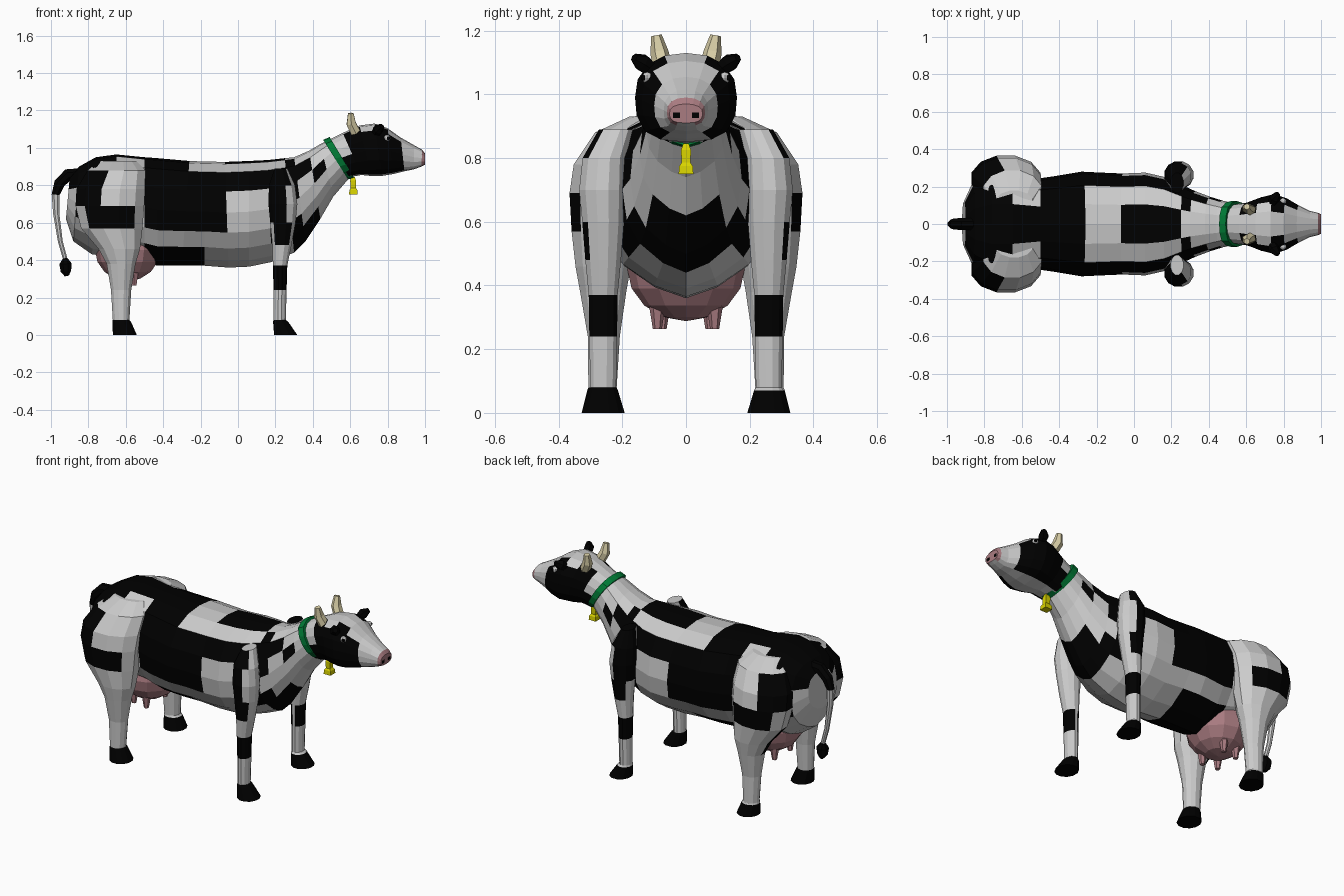
import bpy, bmesh, math
from mathutils import Vector

if "Cube" in bpy.data.objects:
    bpy.data.objects.remove(bpy.data.objects["Cube"])


def material(name, rgb):
    m = bpy.data.materials.new(name)
    m.diffuse_color = (*rgb, 1)
    m.use_nodes = True
    m.node_tree.nodes["Principled BSDF"].inputs["Base Color"].default_value = m.diffuse_color
    return m


WHITE = material("white_hide", (.79, .79, .79))
BLACK = material("black_hide", (0, 0, 0))
PINK = material("pink_skin", (.4, .2, .22))
CREAM = material("horn_cream", (.68, .61, .38))
GREEN = material("collar_green", (0, .19, .035))
YELLOW = material("bell_yellow", (.7, .66, 0))


def loft(name, rings, mats, pick=None):
    """Skin closed rings of points, cap both ends, colour faces by centre."""
    bm = bmesh.new()
    loops = [[bm.verts.new(p) for p in r] for r in rings]
    n = len(loops[0])
    for a, b in zip(loops, loops[1:]):
        for i in range(n):
            j = (i + 1) % n
            bm.faces.new((a[i], a[j], b[j], b[i]))
    bm.faces.new(loops[0])
    bm.faces.new(loops[-1])
    bmesh.ops.recalc_face_normals(bm, faces=bm.faces)
    if pick:
        for f in bm.faces:
            f.material_index = pick(f.calc_center_median())
    me = bpy.data.meshes.new(name)
    bm.to_mesh(me)
    bm.free()
    for m in mats:
        me.materials.append(m)
    ob = bpy.data.objects.new(name, me)
    bpy.context.collection.objects.link(ob)
    return ob


def tube(name, path, mats, n=6, pick=None):
    """Round tube along (x, y, z, radius) points."""
    pts = [Vector(p[:3]) for p in path]
    rings = []
    for i, p in enumerate(pts):
        t = (pts[min(i + 1, len(pts) - 1)] - pts[max(i - 1, 0)]).normalized()
        a = t.cross(Vector((0, 1, 0))).normalized()
        b = t.cross(a)
        rings.append([p + path[i][3] * (a * math.cos(w) + b * math.sin(w))
                      for w in [math.tau * (k + .5) / n for k in range(n)]])
    return loft(name, rings, mats, pick)


def in_boxes(c, boxes):
    return any(a < c.x < b and d < c.z < e and f <= abs(c.y) < g
               for a, b, d, e, f, g in boxes)


# Half cross-sections: width fraction, drop fraction from top to bottom
BODY_HALF = [(0, 0), (.38, .02), (.74, .1), (.95, .28), (1, .48),
             (.93, .67), (.72, .82), (.36, .94), (0, 1)]
HEAD_HALF = [(0, 0), (.42, .03), (.75, .13), (.95, .3), (1, .5),
             (.97, .7), (.8, .88), (.5, .97), (0, 1)]


def section(half, xt, zt, xb, zb, w):
    ring = half + [(-u, v) for u, v in half[-2:0:-1]]
    return [Vector((xt + (xb - xt) * v, w * u, zt + (zb - zt) * v)) for u, v in ring]


# Body and neck: top x, z, bottom x, z, half width
BODY = [(-.9, .84, -.92, .62, .12), (-.85, .9, -.88, .5, .22), (-.76, .95, -.78, .43, .28),
        (-.65, .965, -.66, .42, .28), (-.5, .95, -.5, .39, .245), (-.43, .945, -.43, .37, .255),
        (-.26, .93, -.3, .37, .28), (-.18, .927, -.18, .37, .275), (-.07, .925, -.05, .36, .27),
        (.06, .93, .06, .365, .275), (.16, .935, .18, .39, .25), (.25, .945, .3, .44, .2),
        (.3, .95, .36, .5, .175), (.38, .985, .44, .62, .145), (.44, 1.02, .51, .74, .125),
        (.48, 1.04, .6, .845, .11)]
BODY_SPOTS = [(-.86, -.7, .62, 1, 0, 1), (-.95, -.8, .8, 1, 0, 1), (-.72, -.5, .85, 1, 0, .11),
              (-.5, -.25, .57, 1, 0, 1), (-.26, -.07, .57, .89, 0, 1), (-.5, -.18, .3, .45, 0, 1),
              (-.07, .22, .915, 1, 0, .09), (-.07, .3, .76, .88, .17, 1),
              (.16, .3, .5, .8, 0, 1), (.25, .47, .38, .66, 0, 1), (.25, .44, .82, .94, .09, 1)]
loft("body_and_neck", [section(BODY_HALF, *s) for s in BODY], [WHITE, BLACK],
     lambda c: int(in_boxes(c, BODY_SPOTS)))

# Head with black cheeks and pink nose
HEAD = [(.475, 1.037, .595, .843, .105), (.56, 1.08, .66, .855, .115), (.65, 1.12, .71, .85, .143),
        (.73, 1.13, .77, .85, .16), (.8, 1.105, .83, .86, .138), (.87, 1.055, .89, .875, .1),
        (.94, 1.015, .94, .885, .07), (.985, .99, .98, .9, .06), (1, .97, 1, .91, .052)]


def head_colour(c):
    if c.x > .985 and c.z > .91:
        return 2
    return int(in_boxes(c, [(.58, .88, .84, 1.1, .07, 1)]))


loft("head", [section(HEAD_HALF, *s) for s in HEAD], [WHITE, BLACK, PINK], head_colour)

# Collar and bell
loft("collar", [section(BODY_HALF, .455, 1.043, .588, .832, .122),
                section(BODY_HALF, .49, 1.058, .622, .838, .122)], [GREEN])
tube("bell", [(.615, 0, .845, .012), (.615, 0, .825, .022), (.617, 0, .785, .02),
              (.617, 0, .775, .03), (.617, 0, .75, .033)], [YELLOW], 4)

# Legs: z, centre x, centre y, radius x, radius y
HIND = [(.93, -.64, .12, .1, .06), (.88, -.65, .175, .16, .115), (.78, -.68, .222, .19, .135),
        (.69, -.685, .243, .19, .127), (.57, -.675, .25, .17, .113), (.46, -.635, .26, .115, .09),
        (.38, -.625, .26, .08, .075), (.24, -.625, .258, .056, .052), (.08, -.625, .262, .046, .046),
        (.07, -.622, .262, .052, .05), (0, -.605, .26, .066, .07)]
FORE = [(.89, .23, .22, .035, .055), (.8, .235, .257, .072, .07), (.7, .24, .263, .08, .075),
        (.6, .24, .26, .07, .068), (.48, .235, .26, .053, .058), (.37, .225, .26, .04, .047),
        (.24, .225, .26, .036, .045), (.08, .223, .26, .034, .042),
        (.07, .228, .26, .042, .048), (0, .255, .26, .064, .07)]
HIND_SPOTS = [(-1, -.72, .65, .9, 0, 1), (-.77, -.58, .58, .69, .2, 1),
              (-1, -.7, .4, .55, 0, .27), (-1, 1, -1, .075, 0, 1)]
FORE_SPOTS = [(.1, .26, .6, .95, .22, 1), (.19, .27, .5, .56, .28, 1),
              (.1, 1, .25, .35, .22, 1), (-1, 1, -1, .075, 0, 1)]


def leg(name, rows, spots, side, n=12):
    rings = [[Vector((cx + rx * math.cos(w), side * (cy + ry * math.sin(w)), z))
              for w in [math.tau * (k + .5) / n for k in range(n)]]
             for z, cx, cy, rx, ry in rows]
    loft(name, rings, [WHITE, BLACK], lambda c: int(in_boxes(c, spots)))


for s, label in ((1, "left"), (-1, "right")):
    leg("hind_leg_" + label, HIND, HIND_SPOTS, s)
    leg("front_leg_" + label, FORE, FORE_SPOTS, s)
    # Horns and ears
    tube("horn_" + label, [(.635, s * .07, 1.07, .03), (.605, s * .083, 1.13, .029),
                           (.603, s * .093, 1.185, .017)], [CREAM])
    tube("ear_" + label, [(.735, s * .1, 1.07, .022), (.75, s * .138, 1.1, .03),
                          (.77, s * .163, 1.115, .014)], [BLACK])
    # Eyes, nostrils, teats
    for part, r, off, m in (("eye", .018, 0, WHITE), ("pupil", .011, .009, BLACK)):
        bpy.ops.mesh.primitive_uv_sphere_add(segments=8, ring_count=6, radius=r,
                                             location=(.797 + off * .6, s * (.122 + off), 1.052))
        bpy.context.object.name = part + "_" + label
        bpy.context.object.data.materials.append(m)
    bpy.ops.mesh.primitive_cube_add(size=1, location=(.998, s * .03, .934))
    nostril = bpy.context.object
    nostril.name = "nostril_" + label
    nostril.scale = (.006, .022, .017)
    nostril.data.materials.append(BLACK)
    for x, y in ((-.555, .09), (-.65, .075)):
        tube("teat_" + label, [(x, s * y, .35, .028), (x, s * y, .3, .02),
                               (x, s * y, .263, .014)], [PINK])

# Udder
bpy.ops.mesh.primitive_uv_sphere_add(segments=12, ring_count=8, radius=1, location=(-.59, 0, .455))
udder = bpy.context.object
udder.name = "udder"
udder.scale = (.175, .185, .167)
udder.data.materials.append(PINK)

# Tail with black root and tuft
tube("tail", [(-.83, 0, .86, .035), (-.91, 0, .855, .035), (-.955, 0, .81, .032),
              (-.975, 0, .75, .023), (-.972, 0, .65, .018), (-.95, 0, .5, .014),
              (-.925, 0, .41, .013), (-.922, 0, .38, .036), (-.92, 0, .34, .03),
              (-.915, 0, .315, .012)], [WHITE, BLACK], 8,
     lambda c: int(c.z > .76 or c.z < .405))
